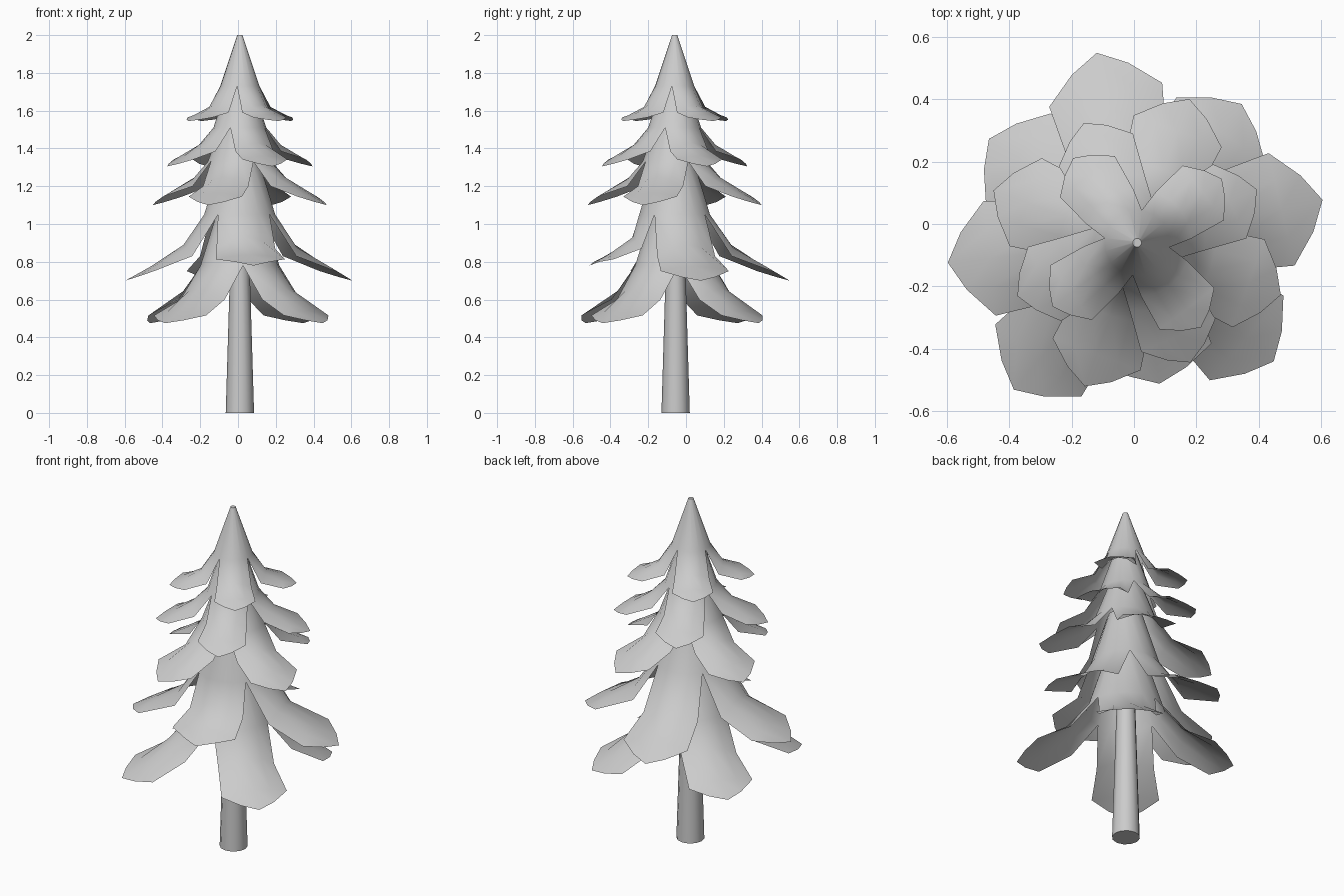
import bpy, bmesh
from math import sin, cos, radians

if "Cube" in bpy.data.objects:
    bpy.data.objects.remove(bpy.data.objects["Cube"])

CX, CY = 0.01, -0.06


def finish(bm, name):
    bmesh.ops.remove_doubles(bm, verts=bm.verts, dist=0.0005)
    bmesh.ops.recalc_face_normals(bm, faces=bm.faces)
    me = bpy.data.meshes.new(name)
    bm.to_mesh(me)
    bm.free()
    ob = bpy.data.objects.new(name, me)
    bpy.context.collection.objects.link(ob)
    bpy.ops.object.select_all(action='DESELECT')
    ob.select_set(True)
    bpy.context.view_layer.objects.active = ob
    bpy.ops.object.shade_smooth_by_angle(angle=radians(45))
    return ob


# Trunk: slightly tapered cylinder
bm = bmesh.new()
bmesh.ops.create_cone(bm, cap_ends=True, segments=12, radius1=0.075, radius2=0.048, depth=0.9)
bmesh.ops.translate(bm, verts=bm.verts, vec=(CX, CY + 0.005, 0.45))
finish(bm, "trunk")


def tier(name, top, notch, profile, width, petals, droop):
    """Cone that splits at the notch into drooping petals with pointed tips."""
    bm = bmesh.new()
    n = len(petals)
    for i, (ang, reach, lift) in enumerate(petals):
        prev = petals[i - 1][0] - (360 if i == 0 else 0)
        nxt = petals[(i + 1) % n][0] + (360 if i == n - 1 else 0)
        lo, hi = (ang + prev) / 2, (ang + nxt) / 2
        a = radians(ang)
        rows = []
        # cone rings shared with the neighbouring petals
        for r, z in (top, notch):
            row = []
            for f in (-1, -0.5, 0, 0.5, 1):
                t = radians(ang + (f * (hi - ang) if f > 0 else -f * (lo - ang)))
                row.append((CX + r * cos(t), CY + r * sin(t), z))
            rows.append(row)
        # petal rows: centre radius, height, half width, edge pull-back, edge droop
        (r1, z1), (r2, z2), (r3, z3) = profile
        shape = ((r1, z1, 0.85 * width, 0.03, droop),
                 (r2, z2, width, 0.0, droop * 0.4),
                 (r3, z3, width, r3 - r2, droop * 0.4 - (z2 - z3)))
        for r, z, w, back, dz in shape:
            row = []
            for f in (-1, -0.5, 0, 0.5, 1):
                k = abs(f) ** 1.4 if back > 0.04 else f * f
                u, v = (r - back * k) * reach, w * f
                row.append((CX + u * cos(a) - v * sin(a),
                            CY + u * sin(a) + v * cos(a),
                            z - dz * k + lift * r / r3))
            rows.append(row)
        vs = [[bm.verts.new(p) for p in row] for row in rows]
        # outer corners of the tip row coincide with the shoulders
        for j in (0, 4):
            bm.verts.remove(vs[4][j])
            vs[4][j] = vs[3][j]
        for p, q in zip(vs, vs[1:]):
            for j in range(4):
                face = []
                for v in (p[j], p[j + 1], q[j + 1], q[j]):
                    if v not in face:
                        face.append(v)
                bm.faces.new(face)
    return finish(bm, name)


def even(start):
    return [(start + 90 * k, 1, 0) for k in range(4)]


# Foliage tiers, top to bottom
tier("tier_top", (0.014, 2.0), (0.105, 1.73),
     ((0.175, 1.63), (0.265, 1.58), (0.34, 1.545)), 0.11, even(37), 0.04)
tier("tier_upper", (0.065, 1.74), (0.14, 1.51),
     ((0.22, 1.43), (0.325, 1.36), (0.42, 1.305)), 0.13, even(24), 0.045)
tier("tier_middle", (0.09, 1.55), (0.17, 1.33),
     ((0.25, 1.25), (0.38, 1.165), (0.49, 1.10)), 0.15, even(70), 0.05)
tier("tier_lower", (0.095, 1.36), (0.19, 1.05),
     ((0.30, 0.89), (0.475, 0.775), (0.61, 0.70)), 0.185,
     [(13, 1, 0), (102, 1.02, 0), (186, 1, 0), (279, 0.75, 0.08)], 0.06)
tier("tier_bottom", (0.11, 1.1), (0.21, 0.78),
     ((0.32, 0.66), (0.465, 0.54), (0.58, 0.475)), 0.18,
     [(53, 0.96, 0), (145, 1, 0), (230, 1.06, 0), (319, 1, 0)], 0.06)

# Flat cap closing the very tip
bm = bmesh.new()
bmesh.ops.create_circle(bm, cap_ends=True, segments=16, radius=0.014)
bmesh.ops.translate(bm, verts=bm.verts, vec=(CX, CY, 2.0))
finish(bm, "tip_cap")
